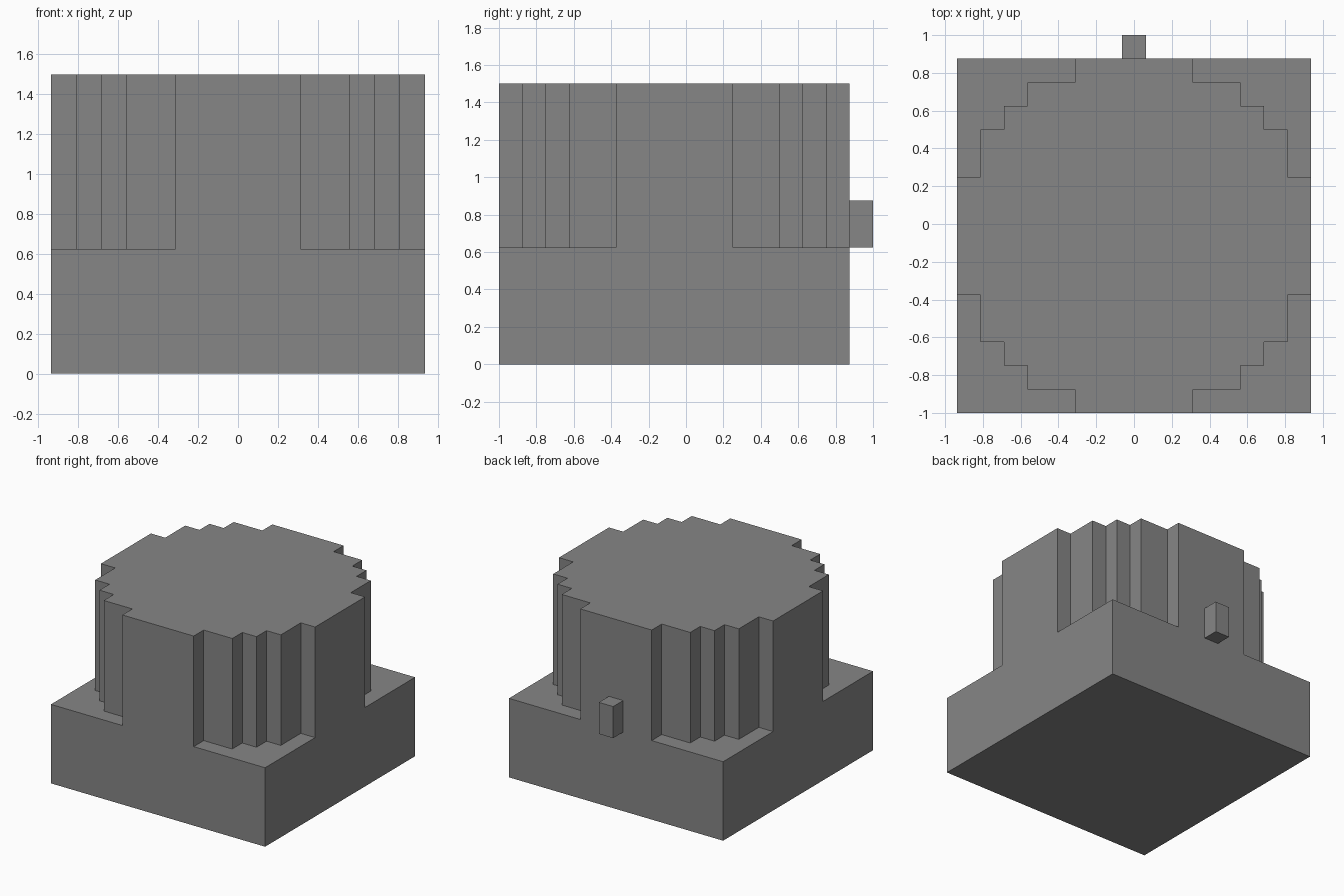
import bpy
import bmesh
from math import radians
from mathutils import Vector

default = bpy.data.objects.get("Cube")
if default:
    bpy.data.objects.remove(default)

UNIT = 0.125          # one step of the block grid
HALF = 7.5            # half width of the body, in steps
CENTRE_Y = -0.0625
LEDGE_Z, TOP_Z = 0.625, 1.5

grey = bpy.data.materials.new("mid_grey")
grey.use_nodes = True
grey.diffuse_color = (0.24, 0.24, 0.24, 1)
grey.node_tree.nodes["Principled BSDF"].inputs["Base Color"].default_value = grey.diffuse_color


def finish(bm, name):
    bmesh.ops.recalc_face_normals(bm, faces=bm.faces)
    mesh = bpy.data.meshes.new(name)
    bm.to_mesh(mesh)
    bm.free()
    mesh.materials.append(grey)
    obj = bpy.data.objects.new(name, mesh)
    bpy.context.collection.objects.link(obj)
    return obj


# Stepped round drum on a square base, as one closed body
STAIRS = [(7.5, 2.5), (6.5, 2.5), (6.5, 4.5), (5.5, 4.5), (5.5, 5.5),
          (4.5, 5.5), (4.5, 6.5), (2.5, 6.5), (2.5, 7.5)]


def quarter_turn(point, turns):
    x, y = point
    for _ in range(turns):
        x, y = -y, x
    return x, y


bm = bmesh.new()


def vert(point, z):
    return bm.verts.new((point[0] * UNIT, point[1] * UNIT + CENTRE_Y, z))


low, top = [], []
for turn in range(4):
    points = [quarter_turn(p, turn) for p in STAIRS]
    corner_low = [vert(p, LEDGE_Z) for p in points]
    top += [vert(p, TOP_Z) for p in points]
    low += corner_low
    # corner ledge outside the drum
    bm.faces.new(corner_low + [vert(quarter_turn((HALF, HALF), turn), LEDGE_Z)])

# drum walls and top
bm.faces.new(top)
for i in range(len(low)):
    j = (i + 1) % len(low)
    bm.faces.new((low[i], low[j], top[j], top[i]))

# base walls and underside
rim = [e for e in bm.edges if e.is_boundary]
new = bmesh.ops.extrude_edge_only(bm, edges=rim)["geom"]
bmesh.ops.translate(bm, vec=Vector((0, 0, -LEDGE_Z)),
                    verts=[g for g in new if isinstance(g, bmesh.types.BMVert)])
bmesh.ops.holes_fill(bm, edges=[e for e in bm.edges if e.is_boundary], sides=0)
bmesh.ops.recalc_face_normals(bm, faces=bm.faces)
bmesh.ops.dissolve_limit(bm, angle_limit=radians(1), verts=bm.verts, edges=bm.edges)
finish(bm, "stepped_body")

# Small upright block on the back
bm = bmesh.new()
bmesh.ops.create_cube(bm, size=1)
bmesh.ops.scale(bm, vec=(UNIT, UNIT, 2 * UNIT), verts=bm.verts)
bmesh.ops.translate(bm, vec=(0, 1 - UNIT / 2, LEDGE_Z + UNIT), verts=bm.verts)
finish(bm, "back_knob")
